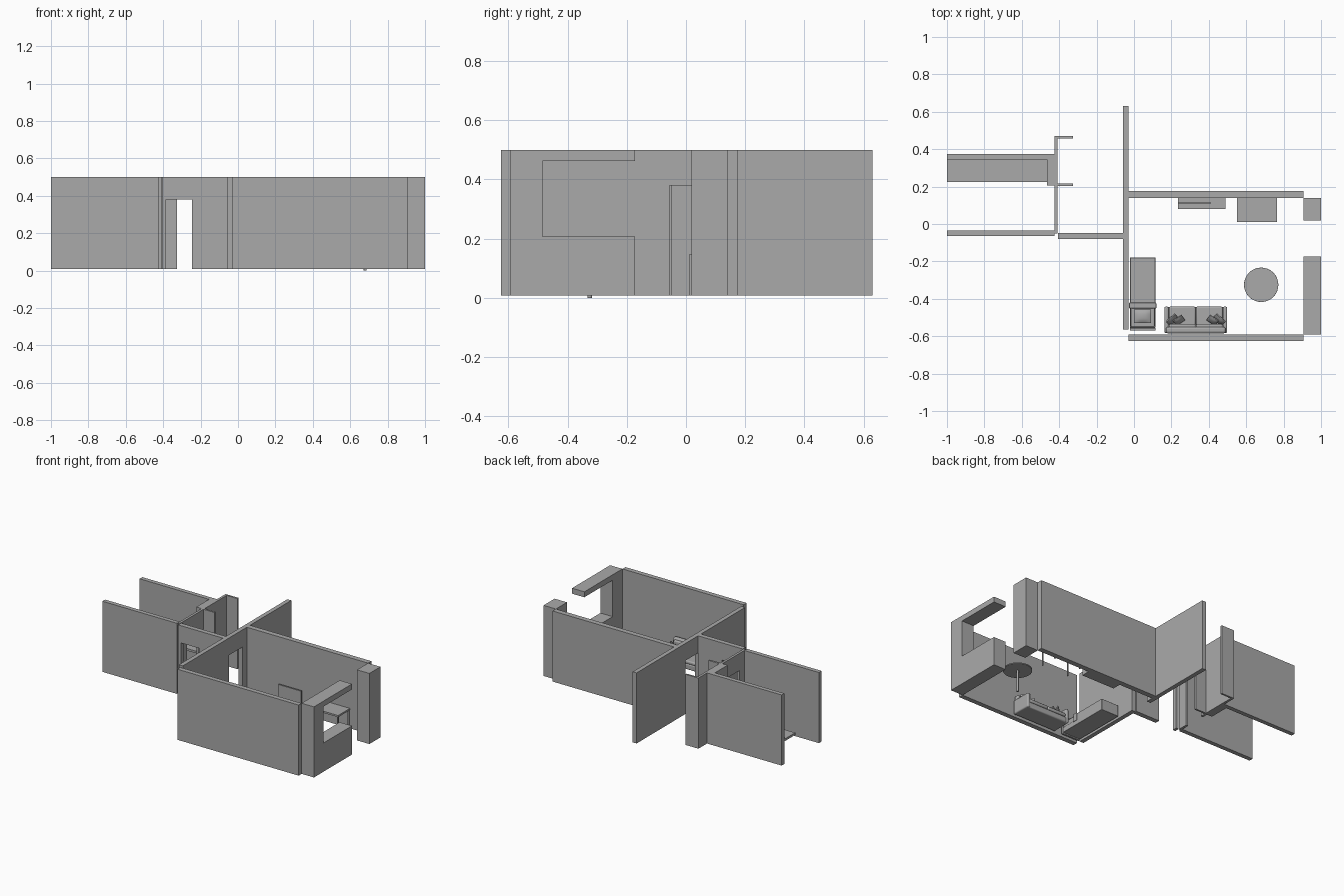
import bpy, bmesh, math
from mathutils import Matrix, Vector

cube = bpy.data.objects.get("Cube")
if cube:
    bpy.data.objects.remove(cube, do_unlink=True)

grey = bpy.data.materials.new("plain_grey")
grey.use_nodes = True
COLOUR = (0.4, 0.4, 0.4, 1)
grey.diffuse_color = COLOUR
grey.node_tree.nodes["Principled BSDF"].inputs["Base Color"].default_value = COLOUR

FLOOR, TOP, DOOR = 0.008, 0.5, 0.38


def finish(name, bm):
    bmesh.ops.recalc_face_normals(bm, faces=bm.faces[:])
    mesh = bpy.data.meshes.new(name)
    bm.to_mesh(mesh)
    bm.free()
    mesh.materials.append(grey)
    ob = bpy.data.objects.new(name, mesh)
    bpy.context.scene.collection.objects.link(ob)
    return ob


def add_box(bm, x, y, z):
    size = (x[1] - x[0], y[1] - y[0], z[1] - z[0])
    mid = Vector((sum(x) / 2, sum(y) / 2, sum(z) / 2))
    matrix = Matrix.Translation(mid) @ Matrix.Diagonal((*size, 1))
    bmesh.ops.create_cube(bm, size=1, matrix=matrix)


def box(name, x, y, z=(FLOOR, TOP)):
    bm = bmesh.new()
    add_box(bm, x, y, z)
    return finish(name, bm)


def prism(name, axis, span, profile):
    """Extrude an upright profile along x or y."""
    bm = bmesh.new()
    place = (lambda a, z: (span[0], a, z)) if axis == "x" else (lambda a, z: (a, span[0], z))
    face = bm.faces.new([bm.verts.new(place(*p)) for p in profile])
    moved = bmesh.ops.extrude_face_region(bm, geom=[face])["geom"]
    depth = span[1] - span[0]
    shift = (depth, 0, 0) if axis == "x" else (0, depth, 0)
    bmesh.ops.translate(bm, vec=shift, verts=[g for g in moved if isinstance(g, bmesh.types.BMVert)])
    return finish(name, bm)


def door_wall(name, axis, span, a, b, d0, d1):
    """Wall from a to b with a doorway from d0 to d1."""
    return prism(name, axis, span, [(a, FLOOR), (a, TOP), (b, TOP), (b, FLOOR),
                                    (d1, FLOOR), (d1, DOOR), (d0, DOOR), (d0, FLOOR)])


def soften(ob, width):
    bevel = ob.modifiers.new("rounded_edges", "BEVEL")
    bevel.width = width
    bevel.segments = 3
    bpy.ops.object.select_all(action="DESELECT")
    ob.select_set(True)
    bpy.context.view_layer.objects.active = ob
    bpy.ops.object.shade_smooth_by_angle(angle=math.radians(40))
    return ob


def soft_box(name, x, y, z, width=0.008):
    return soften(box(name, x, y, z), width)


def cushion(name, location, size, turn, tilt):
    """Puffed pillow, thick in the middle and thin at the rim."""
    bm = bmesh.new()
    bmesh.ops.create_cube(bm, size=2)
    bmesh.ops.subdivide_edges(bm, edges=bm.edges[:], cuts=5, use_grid_fill=True)
    for v in bm.verts:
        rim = (1 - abs(v.co.x) ** 3) * (1 - abs(v.co.y) ** 3)
        v.co.z *= 0.25 + 0.75 * rim
    spin = Matrix.Rotation(turn, 4, "Z") @ Matrix.Rotation(tilt, 4, "X")
    bm.transform(Matrix.Translation(location) @ spin @ Matrix.Diagonal((*size, 1)))
    return soften(finish(name, bm), 0.001)


# Dividing walls and the main room
door_wall("dividing_wall", "x", (-0.06, -0.03), -0.565, 0.63, -0.055, 0.09)
box("main_room_back_wall", (-0.03, 0.905), (0.14, 0.176))
box("main_room_front_wall", (-0.03, 0.905), (-0.625, -0.592))
box("side_pillar", (0.905, 1), (0.018, 0.14))
prism("window_wall", "x", (0.905, 1), [(-0.592, FLOOR), (-0.592, TOP), (-0.173, TOP), (-0.173, 0.462),
                                       (-0.485, 0.462), (-0.485, 0.208), (-0.173, 0.208), (-0.173, FLOOR)])

# Small rooms
door_wall("hall_wall", "y", (-0.08, -0.047), -0.405, -0.06, -0.385, -0.245)
box("kitchen_front_wall", (-1, -0.425), (-0.065, -0.035))
box("kitchen_back_wall", (-1, -0.425), (0.345, 0.375))
door_wall("kitchen_side_wall", "x", (-0.425, -0.408), -0.05, 0.47, 0.02, 0.165)
box("kitchen_corner_post", (-0.465, -0.425), (0.205, 0.345))
for name, y in (("front", (0.203, 0.216)), ("back", (0.457, 0.47))):
    box("closet_" + name + "_wall", (-0.408, -0.325), y)
box("kitchen_counter", (-1, -0.465), (0.225, 0.345), (0.165, 0.18))

# Television on its stand
box("television_stand", (0.235, 0.49), (0.08, 0.14), (FLOOR, 0.065))
box("television_foot", (0.28, 0.36), (0.1, 0.125), (0.065, 0.072))
box("television_screen", (0.235, 0.41), (0.107, 0.117), (0.072, 0.185))

# Desk
box("desk_top", (0.55, 0.765), (0.01, 0.14), (0.135, 0.147))
for x in (0.552, 0.755):
    for y in (0.012, 0.13):
        box("desk_leg", (x, x + 0.008), (y, y + 0.008), (FLOOR, 0.135))


# Round table
def disc(name, radius, z, segments=32):
    bm = bmesh.new()
    matrix = Matrix.Translation((0.68, -0.325, sum(z) / 2))
    bmesh.ops.create_cone(bm, cap_ends=True, segments=segments, radius1=radius, radius2=radius,
                          depth=z[1] - z[0], matrix=matrix)
    return soften(finish(name, bm), 0.001)


disc("round_table_top", 0.092, (0.15, 0.158))
disc("round_table_stem", 0.008, (0, 0.15), 16)

# Sofa, mirrored about its middle
MID = 0.33
soft_box("sofa_base", (0.17, 0.49), (-0.58, -0.445), (0.015, 0.055))
soft_box("sofa_back", (0.17, 0.49), (-0.585, -0.55), (0.03, 0.15), 0.012)
for s in (-1, 1):
    def span(a, b):
        return sorted((MID + s * a, MID + s * b))
    soft_box("sofa_arm", span(0.145, 0.168), (-0.583, -0.442), (0.015, 0.115))
    soft_box("sofa_seat", span(0.001, 0.144), (-0.55, -0.442), (0.055, 0.078))
    soft_box("sofa_back_cushion", span(0.001, 0.144), (-0.565, -0.535), (0.078, 0.14))
    cushion("sofa_large_pillow", (MID + s * 0.125, -0.512, 0.108), (0.032, 0.032, 0.012), s * -0.75, 1.1)
    cushion("sofa_small_pillow", (MID + s * 0.09, -0.515, 0.103), (0.028, 0.028, 0.01), s * -0.6, 0.95)

# Bed
soft_box("bed_frame", (-0.022, 0.115), (-0.555, -0.178), (0.015, 0.05), 0.003)
soft_box("mattress", (-0.018, 0.111), (-0.552, -0.181), (0.05, 0.09), 0.006)
soft_box("headboard", (-0.022, 0.115), (-0.57, -0.555), (FLOOR, 0.14), 0.003)
soft_box("blanket", (-0.021, 0.114), (-0.43, -0.179), (0.045, 0.095), 0.004)
soft_box("blanket_fold", (-0.026, 0.119), (-0.452, -0.42), (0.045, 0.1), 0.004)
cushion("bed_pillow", (0.046, -0.493, 0.102), (0.046, 0.036, 0.015), 0, 0)
